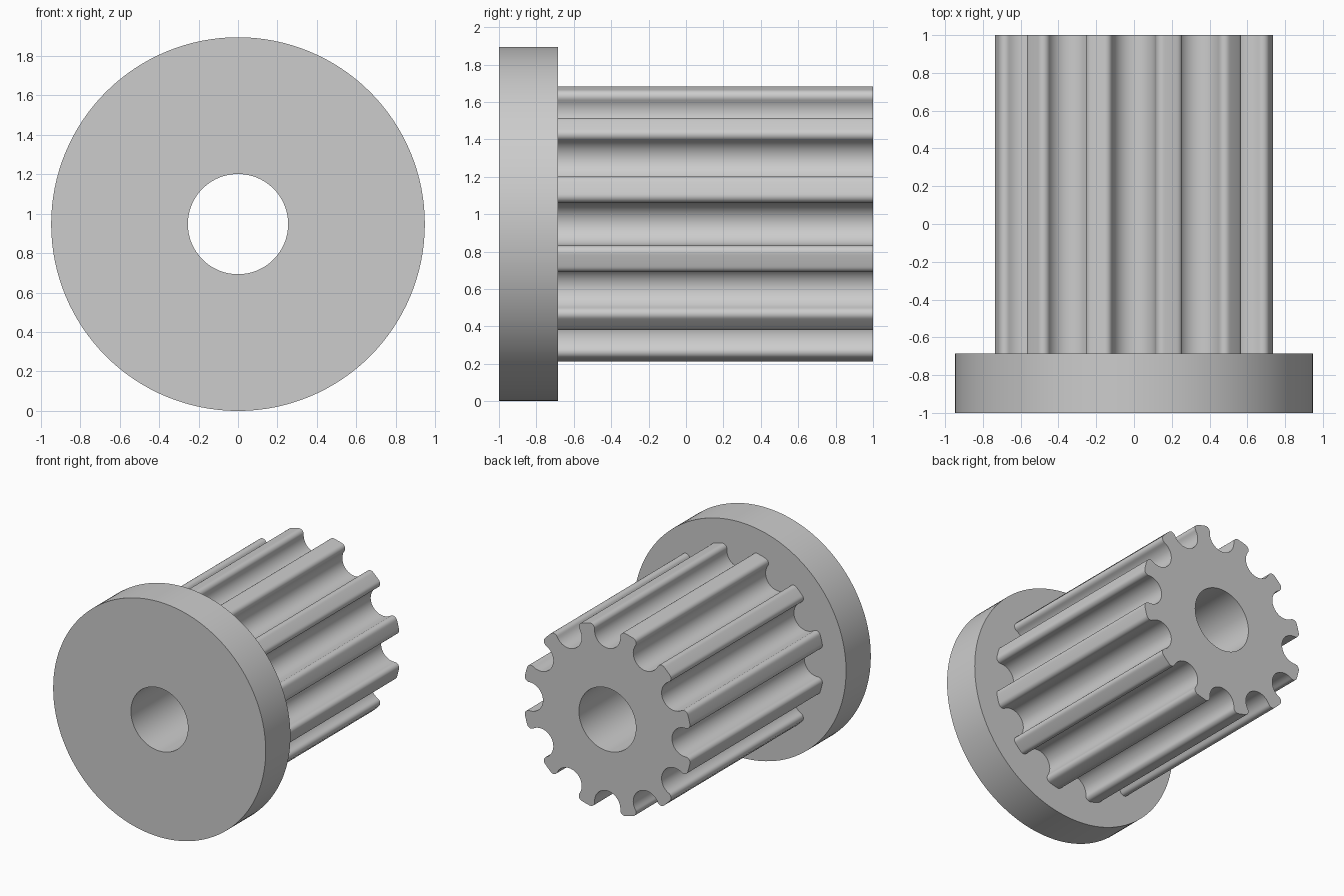
import bpy, bmesh
from math import sin, cos, pi, radians, atan2, acos, hypot

if "Cube" in bpy.data.objects:
    bpy.data.objects.remove(bpy.data.objects["Cube"], do_unlink=True)

FLANGE_R, TOOTH_R, BORE_R = 0.947, 0.752, 0.254
FRONT, SHOULDER, BACK = -1.0, -0.685, 1.0
TEETH = 12
GROOVE_R, GROOVE_C, FILLET = 0.115, 0.69, 0.036

grey = bpy.data.materials.new("plain grey")
grey.use_nodes = True
colour = (0.604, 0.604, 0.604, 1)
grey.diffuse_color = colour
grey.node_tree.nodes["Principled BSDF"].inputs["Base Color"].default_value = colour


def arc(cx, cz, r, a0, a1, n):
    """Points along an arc, both ends included."""
    steps = [a0 + (a1 - a0) * i / n for i in range(n + 1)]
    return [(cx + r * cos(a), cz + r * sin(a)) for a in steps]


def circle(r, n=128):
    return arc(0, 0, r, 0, 2 * pi, n)[:-1]


def toothed_outline():
    """Round grooves with filleted tooth corners, repeated around the hub."""
    # fillet centre: touches the groove circle outside and the tooth circle inside
    reach, span = TOOTH_R - FILLET, GROOVE_R + FILLET
    tilt = acos((reach ** 2 + GROOVE_C ** 2 - span ** 2) / (2 * reach * GROOVE_C))
    fx, fz = reach * cos(tilt), reach * sin(tilt)
    to_fillet = atan2(fz, fx - GROOVE_C)
    # upper half of one groove lying on the local x axis
    half = arc(GROOVE_C, 0, GROOVE_R, pi, to_fillet, 14)
    half += arc(fx, fz, FILLET, to_fillet - pi, tilt, 8)[1:]
    half += arc(0, 0, TOOTH_R, tilt, pi / TEETH, 4)[1:]
    pitch = [(x, -z) for x, z in reversed(half[1:])] + half[:-1]
    points = []
    for i in range(TEETH):
        c, s = cos(2 * pi * i / TEETH), sin(2 * pi * i / TEETH)
        points += [(x * c - z * s, x * s + z * c) for x, z in pitch]
    return points


def is_outer(edge):
    v = edge.verts[0].co
    return hypot(v.x, v.z - FLANGE_R) > BORE_R * 1.5


def bored_prism(name, outline, y0, y1):
    """Extrude an outline with the shaft bore through it along y."""
    bm = bmesh.new()
    edges = []
    for loop in (outline, circle(BORE_R)):
        verts = [bm.verts.new((x, y0, z + FLANGE_R)) for x, z in loop]
        edges += [bm.edges.new((v, verts[i - 1])) for i, v in enumerate(verts)]
    # walls first, one quad per outline edge
    walls = bmesh.ops.extrude_edge_only(bm, edges=edges)["geom"]
    far = [g for g in walls if isinstance(g, bmesh.types.BMVert)]
    bmesh.ops.translate(bm, verts=far, vec=(0, y1 - y0, 0))
    # flat end caps around the bore
    for y in (y0, y1):
        rim = [e for e in bm.edges if e.is_boundary
               and all(abs(v.co.y - y) < 0.001 for v in e.verts)]
        bmesh.ops.triangle_fill(bm, use_beauty=True, edges=rim, normal=(0, -1, 0))
    bmesh.ops.recalc_face_normals(bm, faces=bm.faces[:])
    mesh = bpy.data.meshes.new(name)
    bm.to_mesh(mesh)
    bm.free()
    mesh.materials.append(grey)
    obj = bpy.data.objects.new(name, mesh)
    bpy.context.collection.objects.link(obj)
    bpy.ops.object.select_all(action="DESELECT")
    obj.select_set(True)
    bpy.context.view_layer.objects.active = obj
    bpy.ops.object.shade_smooth_by_angle(angle=radians(30))


# Front flange disc and the grooved hub behind it
bored_prism("flange", circle(FLANGE_R), FRONT, SHOULDER)
bored_prism("toothed_hub", toothed_outline(), SHOULDER, BACK)
